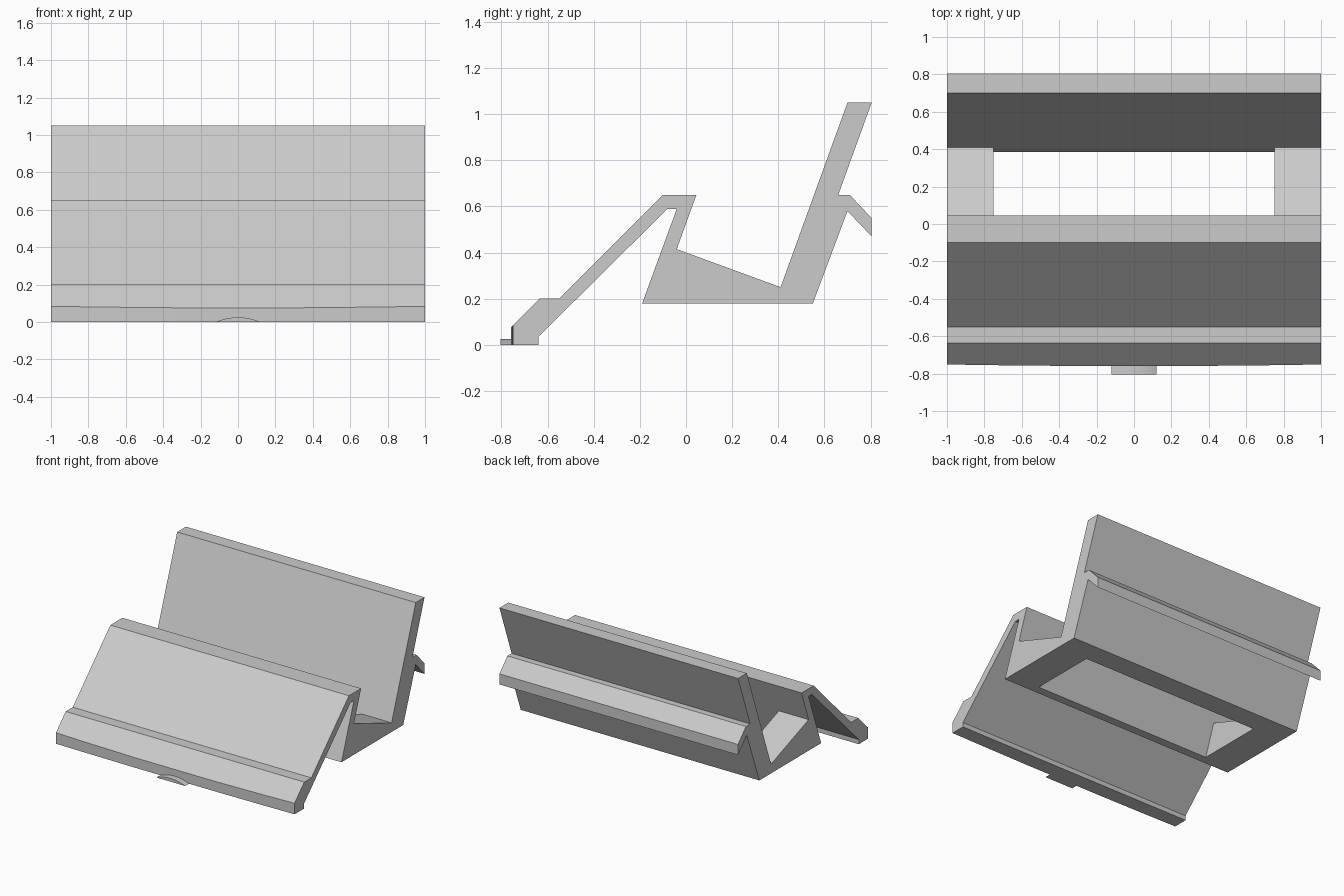
import bpy, bmesh, math

cube = bpy.data.objects.get("Cube")
if cube:
    bpy.data.objects.remove(cube, do_unlink=True)

grey = bpy.data.materials.new("light grey")
grey.use_nodes = True
colour = (0.6, 0.6, 0.6, 1)
grey.diffuse_color = colour
grey.node_tree.nodes["Principled BSDF"].inputs["Base Color"].default_value = colour

# Side profiles as (y, z)
FRONT_Y = -0.76
front_arm = [(FRONT_Y, 0), (-0.64, 0), (-0.64, 0.035), (-0.08, 0.59), (-0.04, 0.59),
             (-0.19, 0.18), (-0.125, 0.18), (-0.04, 0.415), (0.045, 0.65), (-0.10, 0.65),
             (-0.55, 0.20), (-0.635, 0.20), (FRONT_Y, 0.075)]
floor = [(-0.125, 0.18), (0.385, 0.18), (0.41, 0.25), (-0.04, 0.415)]
back_panel = [(0.385, 0.18), (0.55, 0.18), (0.70, 0.58), (0.805, 0.47), (0.805, 0.55),
              (0.71, 0.65), (0.66, 0.65), (0.805, 1.05), (0.70, 1.05), (0.41, 0.25)]
stations = [-1, -0.75, -0.33, 0.33, 0.75, 1]


def place(x, point):
    """Put a profile point at x, bowing the front edge slightly."""
    y, z = point
    if y == FRONT_Y:
        bow = 0.009 * x * x
        y, z = y + bow, z + (bow if z else 0)
    return (x, round(y, 5), round(z, 5))


def build(name, faces):
    bm = bmesh.new()
    verts = {}
    for face in faces:
        bm.faces.new([verts.setdefault(p, None) or verts.update({p: bm.verts.new(p)})
                      or verts[p] for p in face])
    bmesh.ops.dissolve_limit(bm, angle_limit=0.002, verts=bm.verts, edges=bm.edges)
    bmesh.ops.recalc_face_normals(bm, faces=bm.faces)
    mesh = bpy.data.meshes.new(name)
    bm.to_mesh(mesh)
    bm.free()
    mesh.materials.append(grey)
    obj = bpy.data.objects.new(name, mesh)
    bpy.context.collection.objects.link(obj)
    return obj


# Stand body: prisms between stations, with shared walls cancelling out
shell = {}


def toggle(face):
    key = frozenset(face)
    if key in shell:
        del shell[key]
    else:
        shell[key] = face


for x0, x1 in zip(stations, stations[1:]):
    parts = [front_arm, back_panel]
    if abs(x0 + x1) > 1.5:          # floor only at the two ends
        parts.append(floor)
    for profile in parts:
        near = [place(x0, p) for p in profile]
        far = [place(x1, p) for p in profile]
        toggle(near)
        toggle(far)
        for i in range(len(profile)):
            toggle([near[i - 1], near[i], far[i], far[i - 1]])
build("stand_body", shell.values())

# Low domed thumb tab at the front
half, height, steps = 0.12, 0.025, 10
radius = (half ** 2 + height ** 2) / (2 * height)
sweep = math.asin(half / radius)
arc = []
for i in range(steps + 1):
    a = sweep * (2 * i / steps - 1)
    arc.append((radius * math.sin(a), max(0, height - radius * (1 - math.cos(a)))))
tip = [(x, -0.805, z) for x, z in arc]
root = [(x, -0.755, z) for x, z in arc]
sides = [[tip[i - 1], tip[i], root[i], root[i - 1]] for i in range(len(arc))]
build("front_tab", [tip, root] + sides)
